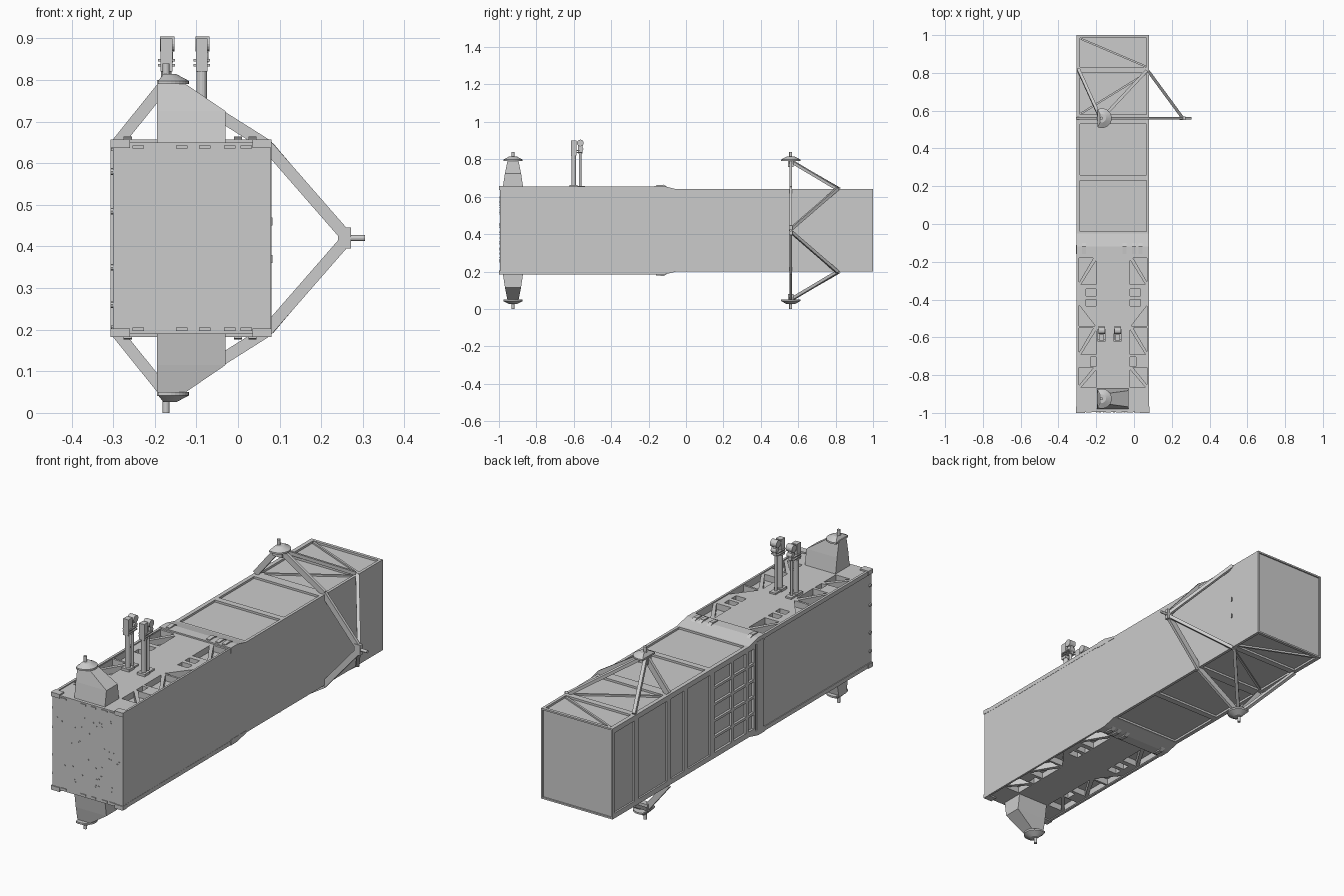
import bpy, bmesh, math, random
from mathutils import Vector, Matrix

if "Cube" in bpy.data.objects:
    bpy.data.objects.remove(bpy.data.objects["Cube"])

ZC, XC = 0.42, -0.11          # mirror planes of the long box
random.seed(3)


def finish(name, bm):
    bmesh.ops.recalc_face_normals(bm, faces=bm.faces)
    me = bpy.data.meshes.new(name)
    bm.to_mesh(me)
    bm.free()
    ob = bpy.data.objects.new(name, me)
    bpy.context.collection.objects.link(ob)
    return ob


def loft(bm, rings):
    vs = [[bm.verts.new(p) for p in r] for r in rings]
    n = len(vs[0])
    bm.faces.new(vs[0][::-1])
    bm.faces.new(vs[-1])
    for a, b in zip(vs, vs[1:]):
        for i in range(n):
            j = (i + 1) % n
            bm.faces.new((a[i], a[j], b[j], b[i]))


def prism(bm, pts, z0, z1):
    loft(bm, [[(x, y, z) for x, y in pts] for z in (z0, z1)])


def box(bm, x0, x1, y0, y1, z0, z1):
    prism(bm, [(x0, y0), (x1, y0), (x1, y1), (x0, y1)], z0, z1)


def bar(bm, a, b, w=0.026, t=0.012, n=(0, 1, 0)):
    a, b = Vector(a), Vector(b)
    d = (b - a).normalized()
    u = d.cross(Vector(n)).normalized()
    v = u.cross(d)
    corners = [(-1, -1), (1, -1), (1, 1), (-1, 1)]
    loft(bm, [[p + u * i * w / 2 + v * j * t / 2 for i, j in corners] for p in (a, b)])


def rod(bm, a, b, r0, r1=None, seg=16):
    a, b = Vector(a), Vector(b)
    q = (b - a).to_track_quat('Z', 'Y').to_matrix().to_4x4()
    bmesh.ops.create_cone(bm, cap_ends=True, segments=seg, radius1=r0,
                          radius2=r0 if r1 is None else r1, depth=(b - a).length,
                          matrix=Matrix.Translation((a + b) / 2) @ q)


def flip(z, s):
    return ZC + s * (z - ZC)


def carve(ob, bm):
    cut = finish("pocket_cutter", bm)
    cut.hide_render = True
    m = ob.modifiers.new("pockets", 'BOOLEAN')
    m.operation, m.object, m.solver = 'DIFFERENCE', cut, 'EXACT'
    bpy.context.view_layer.objects.active = ob
    bpy.ops.object.modifier_apply(modifier=m.name)
    bpy.data.objects.remove(cut)


# front half of the body, with triangular pockets top and bottom
bm = bmesh.new()
box(bm, -0.3, 0.079, -0.995, -0.1, 0.19, 0.65)
front = finish("front_body", bm)
bm = bmesh.new()
for s in (1, -1):
    for side in (0, 1):
        def mx(pts):
            return [(2 * XC - x, y) for x, y in pts] if side else pts
        shapes = [[(-0.29, -0.43), (-0.29, -0.54), (-0.205, -0.54)]]
        for y0, y1 in ((-0.32, -0.18), (-0.69, -0.55), (-0.865, -0.76)):
            shapes += [[(-0.29, y0 + 0.012), (-0.215, y1), (-0.29, y1)],
                       [(-0.28, y0), (-0.2, y0), (-0.2, y1 - 0.012)]]
        for x0, y0, y1 in ((-0.255, -0.38, -0.345), (-0.255, -0.435, -0.4), (-0.23, -0.755, -0.705)):
            shapes.append([(x0, y0), (-0.2, y0), (-0.2, y1), (x0, y1)])
        for pts in shapes:
            prism(bm, mx(pts), flip(0.62, s), flip(0.67, s))
carve(front, bm)

# rear half of the body, with shallow panels
bm = bmesh.new()
box(bm, -0.305, 0.079, -0.1, 1.0, 0.2, 0.64)
rear = finish("rear_body", bm)
bm = bmesh.new()
for s in (1, -1):
    for y0, y1 in ((-0.04, 0.23), (0.26, 0.53), (0.58, 0.80), (0.83, 0.985)):
        box(bm, -0.285, 0.065, y0, y1, flip(0.63, s), flip(0.66, s))
for y0, y1 in ((0.25, 0.42), (0.45, 0.55), (0.58, 0.8), (0.83, 0.985)):
    box(bm, -0.32, -0.297, y0, y1, 0.225, 0.615)
for y0, y1 in ((-0.085, -0.045), (-0.025, 0.065), (0.085, 0.215)):
    for i in range(5):
        box(bm, -0.32, -0.294, y0, y1, 0.226 + i * 0.08, 0.294 + i * 0.08)
box(bm, -0.297, 0.071, 0.993, 1.05, 0.208, 0.632)
carve(rear, bm)

# diagonal ribs lying in the top and bottom panels
bm = bmesh.new()
for s in (1, -1):
    z = flip(0.634, s)
    for a, b in (((-0.28, 0.98), (0.06, 0.835)), ((0.06, 0.795), (-0.28, 0.585))):
        bar(bm, (*a, z), (*b, z), 0.01, 0.008, (0, 0, 1))
finish("panel_diagonals", bm)

# edge rails, corner blocks, joint collar and guide blocks
rails, blocks, collar = bmesh.new(), bmesh.new(), bmesh.new()
for s in (1, -1):
    for x0, x1 in ((-0.304, -0.292), (0.07, 0.08)):
        box(rails, x0, x1, -0.99, -0.17, flip(0.635, s), flip(0.655, s))
    for x0, x1 in ((-0.307, -0.26), (0.035, 0.081)):
        box(blocks, x0, x1, -1.0, -0.965, flip(0.637, s), flip(0.657, s))
        prof = [(-0.17, 0.63), (-0.17, 0.657), (-0.12, 0.657), (-0.05, 0.64), (-0.05, 0.63)]
        loft(collar, [[(x, y, flip(z, s)) for y, z in prof] for x in (-0.305, 0.0805)])
    for x0 in (-0.275, -0.06, -0.01, 0.025):
        prof = [(-0.16, 0.65), (-0.16, 0.661), (-0.12, 0.664), (-0.1, 0.652)]
        loft(blocks, [[(x, y, flip(z, s)) for y, z in prof] for x in (x0, x0 + 0.02)])
finish("edge_rails", rails)
finish("corner_and_guide_blocks", blocks)
finish("joint_collar", collar)

# seam strips around the joint on both sides
bm = bmesh.new()
box(bm, -0.306, -0.298, -0.16, -0.11, 0.2, 0.64)
box(bm, 0.076, 0.0805, -0.11, -0.095, 0.2, 0.64)
finish("joint_strips", bm)

# front face slots, rivets and side catches
bm = bmesh.new()
for s in (1, -1):
    for x in (-0.24, -0.135, -0.08, -0.02, 0.02):
        z = flip(0.639, s)
        box(bm, x - 0.014, x + 0.014, -0.999, -0.99, z - 0.004, z + 0.004)
for i in range(40):
    x, z = random.uniform(-0.28, 0.06), random.uniform(0.24, 0.6)
    rod(bm, (x, -0.99, z), (x, -0.998, z), 0.003, seg=6)
for z in (0.58, 0.485, 0.35, 0.26):
    rod(bm, (-0.295, -0.985, z), (-0.306, -0.985, z), 0.008, seg=8)
for z in (0.37, 0.46):
    box(bm, 0.075, 0.083, 0.805, 0.812, z - 0.01, z + 0.01)
finish("face_fasteners", bm)


# half-cut disc with pin, used on every vertical mount
def cap(name, cx, cy, s):
    disc = bmesh.new()
    for r0, r1, z0, z1 in ((0.052, 0.052, 0.79, 0.798), (0.052, 0.022, 0.798, 0.814)):
        rings = []
        for r, z in ((r0, z0), (r1, z1)):
            ring = [(max(cx + r * math.cos(t), cx - 0.025), cy + r * math.sin(t), flip(z, s))
                    for t in [math.radians(-115 + 230 * i / 20) for i in range(21)]]
            rings.append(ring)
        loft(disc, rings)
    rod(disc, (cx - 0.003, cy, flip(0.81, s)), (cx - 0.003, cy, flip(0.84, s)), 0.008)
    finish(name, disc)


for s, tag in ((1, "upper"), (-1, "lower")):
    # tapered pedestal near the front
    bm = bmesh.new()
    levels = ((0.64, -0.03, 0.056), (0.725, -0.03, 0.043), (0.8, -0.14, 0.028))
    loft(bm, [[(-0.195, -0.925 - h, flip(z, s)), (x, -0.925 - h, flip(z, s)),
               (x, -0.925 + h, flip(z, s)), (-0.195, -0.925 + h, flip(z, s))]
              for z, x, h in levels])
    finish(tag + "_front_pedestal", bm)
    cap(tag + "_front_mount", -0.17, -0.925, s)

    # strut frame near the back
    bm = bmesh.new()
    top, low = flip(0.785, s), flip(0.642, s)
    bar(bm, (-0.295, 0.56, low), (-0.18, 0.56, top), 0.028, 0.014)
    bar(bm, (0.072, 0.56, low), (-0.155, 0.56, top), 0.028, 0.014)
    bar(bm, (-0.295, 0.82, low), (-0.182, 0.57, top), 0.016, 0.016, (1, 0, 0))
    bar(bm, (0.065, 0.81, low), (-0.16, 0.57, top), 0.016, 0.016, (0, 0, 1))
    bar(bm, (0.07, 0.56, low), (0.255, 0.56, flip(0.43, s)), 0.028, 0.014)
    bar(bm, (0.075, 0.81, low), (0.255, 0.565, flip(0.43, s)), 0.016, 0.016, (0, 0, 1))
    box(bm, -0.195, -0.145, 0.545, 0.575, flip(0.76, s), flip(0.792, s))
    finish(tag + "_rear_struts", bm)
    cap(tag + "_rear_mount", -0.17, 0.56, s)

# side mount at the strut tip
bm = bmesh.new()
box(bm, 0.24, 0.272, 0.55, 0.57, 0.395, 0.445)
rod(bm, (0.27, 0.56, 0.42), (0.305, 0.56, 0.42), 0.007)
finish("side_mount", bm)

# pair of upright folding arms on top
for tag, x in (("left", -0.172), ("right", -0.087)):
    bm = bmesh.new()
    box(bm, x - 0.021, x + 0.021, -0.622, -0.58, 0.645, 0.662)
    rod(bm, (x, -0.6, 0.655), (x, -0.6, 0.84), 0.0125)
    box(bm, x - 0.014, x + 0.014, -0.616, -0.586, 0.82, 0.9)
    box(bm, x - 0.016, x + 0.016, -0.582, -0.54, 0.645, 0.658)
    rod(bm, (x, -0.566, 0.65), (x, -0.566, 0.84), 0.007)
    box(bm, x - 0.008, x + 0.008, -0.578, -0.554, 0.83, 0.885)
    rod(bm, (x - 0.015, -0.565, 0.887), (x + 0.019, -0.565, 0.887), 0.018)
    rod(bm, (x - 0.012, -0.562, 0.855), (x + 0.016, -0.562, 0.855), 0.013)
    box(bm, x - 0.02, x + 0.02, -0.612, -0.556, 0.833, 0.838)
    box(bm, x - 0.02, x + 0.02, -0.612, -0.556, 0.845, 0.85)
    finish(tag + "_arm", bm)
